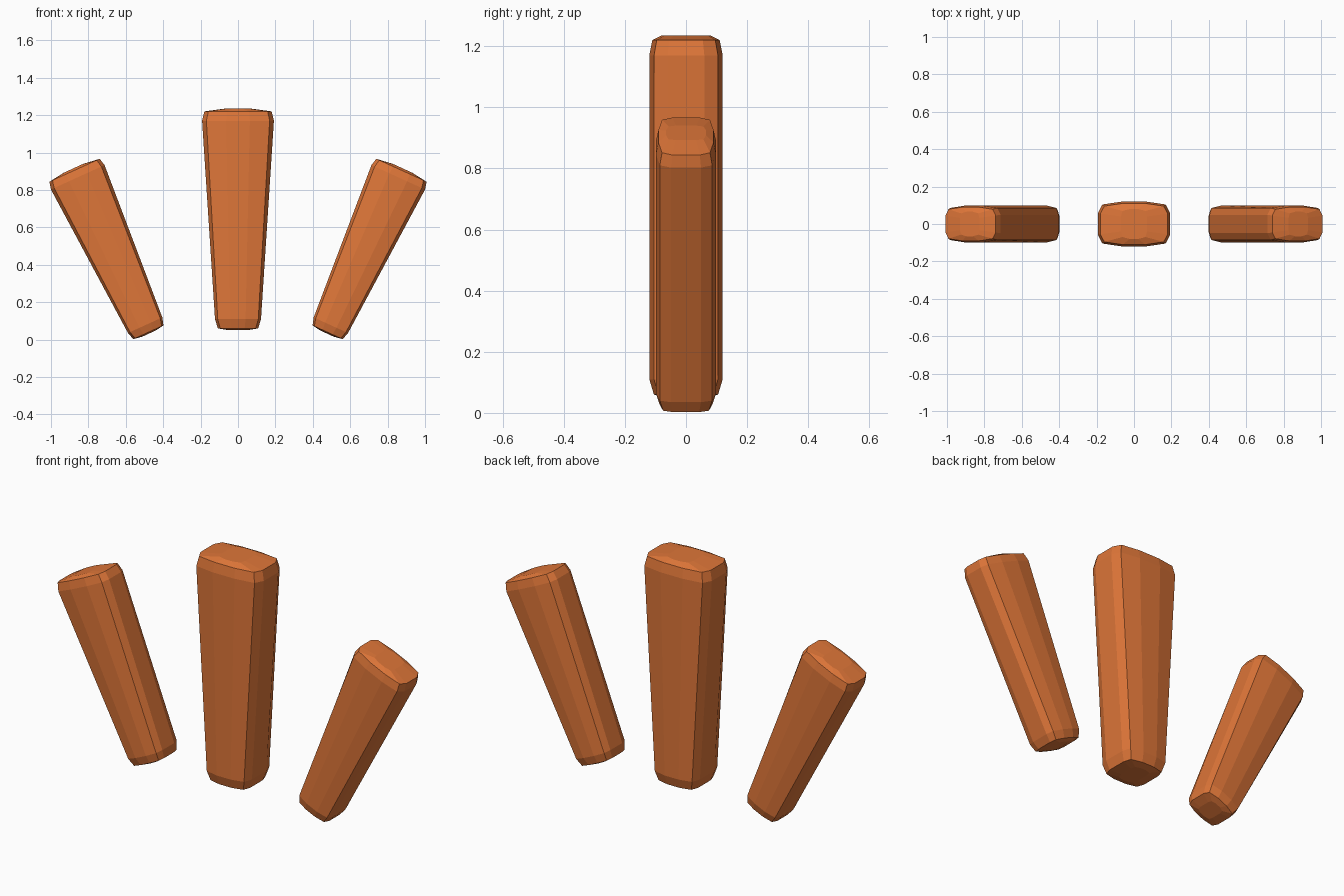
import bpy
import bmesh
from math import radians

cube = bpy.data.objects.get("Cube")
if cube:
    bpy.data.objects.remove(cube, do_unlink=True)

# Single orange finish
orange = bpy.data.materials.new("burnt_orange")
orange.use_nodes = True
colour = (0.73, 0.18, 0.04, 1)
orange.diffuse_color = colour
orange.node_tree.nodes["Principled BSDF"].inputs["Base Color"].default_value = colour

# Softly bulged rectangle, one quarter, mirrored into a full outline
QUARTER = [(1, 0.5), (0.88, 0.87), (0.33, 1)]
OUTLINE = (QUARTER + [(-x, y) for x, y in reversed(QUARTER)]
           + [(-x, -y) for x, y in QUARTER]
           + [(x, -y) for x, y in reversed(QUARTER)])

# Sections from foot to crown: height, half width, half depth
SECTIONS = [(0, 0.05, 0.07), (0.01, 0.108, 0.105), (0.06, 0.123, 0.12),
            (1.12, 0.192, 0.12), (1.17, 0.18, 0.11), (1.185, 0.07, 0.08)]


def tapered_bar(name, location, tilt=0, scale=1):
    bm = bmesh.new()
    rings = [[bm.verts.new((x * w, y * d, z)) for x, y in OUTLINE]
             for z, w, d in SECTIONS]
    n = len(OUTLINE)
    for low, high in zip(rings, rings[1:]):
        for i in range(n):
            j = (i + 1) % n
            bm.faces.new((low[i], low[j], high[j], high[i]))
    bm.faces.new(list(reversed(rings[0])))
    bm.faces.new(rings[-1])
    bmesh.ops.recalc_face_normals(bm, faces=bm.faces)
    mesh = bpy.data.meshes.new(name)
    bm.to_mesh(mesh)
    bm.free()
    mesh.materials.append(orange)
    bar = bpy.data.objects.new(name, mesh)
    bar.location = location
    bar.rotation_euler.y = radians(tilt)
    bar.scale = (scale, scale, scale)
    bpy.context.collection.objects.link(bar)
    return bar


# Upright middle bar with a smaller bar fanned out on each side
tapered_bar("middle_bar", (0, 0, 0.05))
for side, name in ((1, "left_bar"), (-1, "right_bar")):
    tapered_bar(name, (side * 0.476, 0, 0.032), side * 24.5, 0.82)
